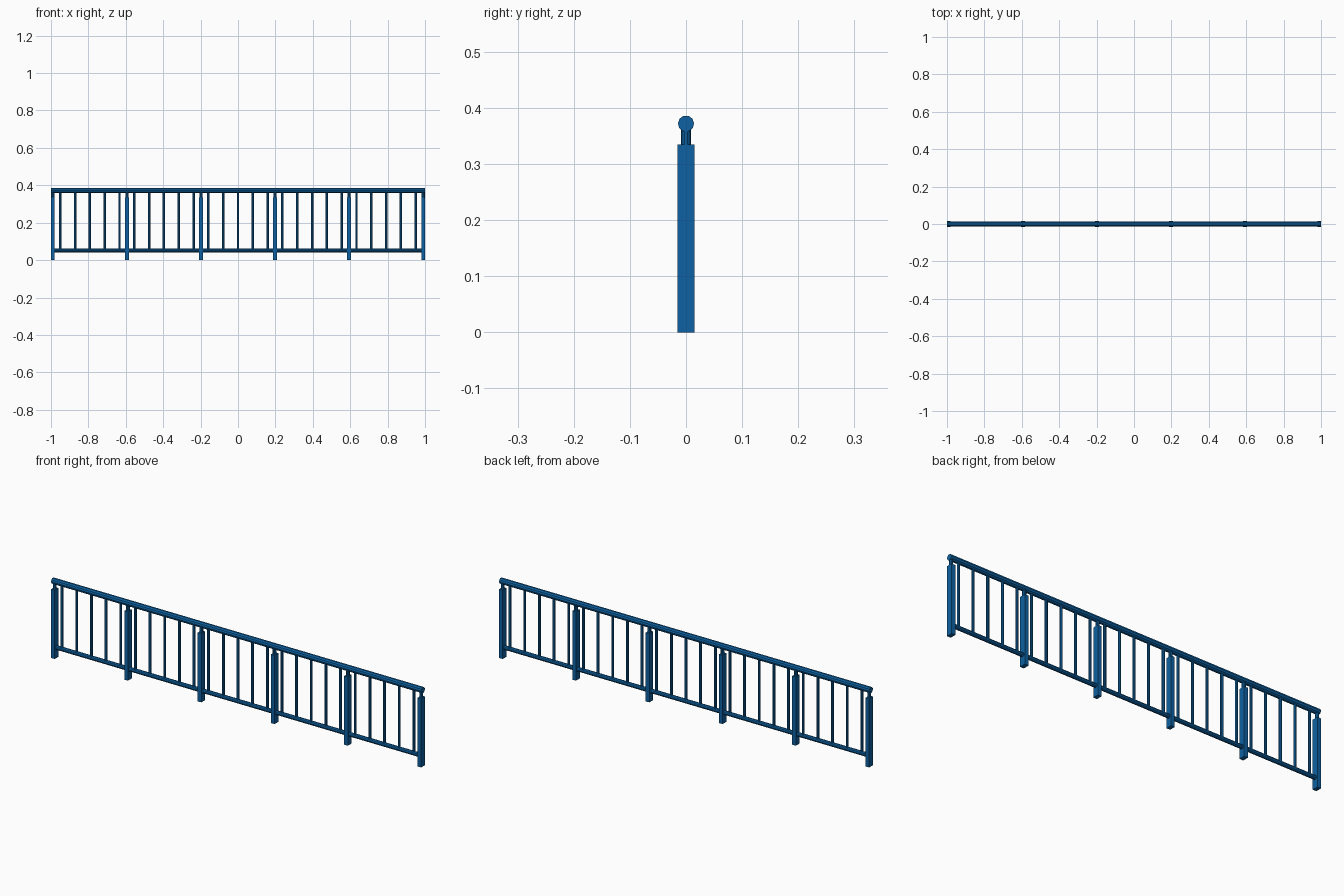
import bpy, math

if "Cube" in bpy.data.objects:
    bpy.data.objects.remove(bpy.data.objects["Cube"])

blue = bpy.data.materials.new("blue paint")
blue.diffuse_color = (0.004, 0.12, 0.36, 1)
blue.use_nodes = True
blue.node_tree.nodes["Principled BSDF"].inputs["Base Color"].default_value = blue.diffuse_color


def finish(name):
    ob = bpy.context.object
    ob.name = name
    bpy.ops.object.transform_apply(location=False, rotation=True, scale=True)
    ob.data.materials.append(blue)
    return ob


def box(name, x, z0, z1, wx, wy):
    bpy.ops.mesh.primitive_cube_add(size=1, location=(x, 0, (z0 + z1) / 2))
    bpy.context.object.scale = (wx, wy, z1 - z0)
    finish(name)


def upright(name, x, z0, z1, r, sides):
    bpy.ops.mesh.primitive_cylinder_add(vertices=sides, radius=r, depth=z1 - z0,
                                        location=(x, 0, (z0 + z1) / 2))
    finish(name)


def rail(name, z, r, length, sides):
    bpy.ops.mesh.primitive_cylinder_add(vertices=sides, radius=r, depth=length,
                                        location=(0, 0, z),
                                        rotation=(0, math.pi / 2, 0))
    finish(name)


# long horizontal rails
rail("handrail", 0.372, 0.0145, 2.0, 10)
rail("bottom_rail", 0.051, 0.0105, 1.98, 10)

# flat posts with a round neck carrying the handrail
STEP = 0.0792
for i in range(6):
    x = (i - 2.5) * STEP * 5
    box(f"post_{i}", x, 0, 0.335, 0.02, 0.03)
    upright(f"post_neck_{i}", x, 0.33, 0.368, 0.009, 10)

# thin balusters
for i in range(-12, 13):
    upright(f"baluster_{i + 12}", i * STEP, 0.051, 0.368, 0.0065, 8)
